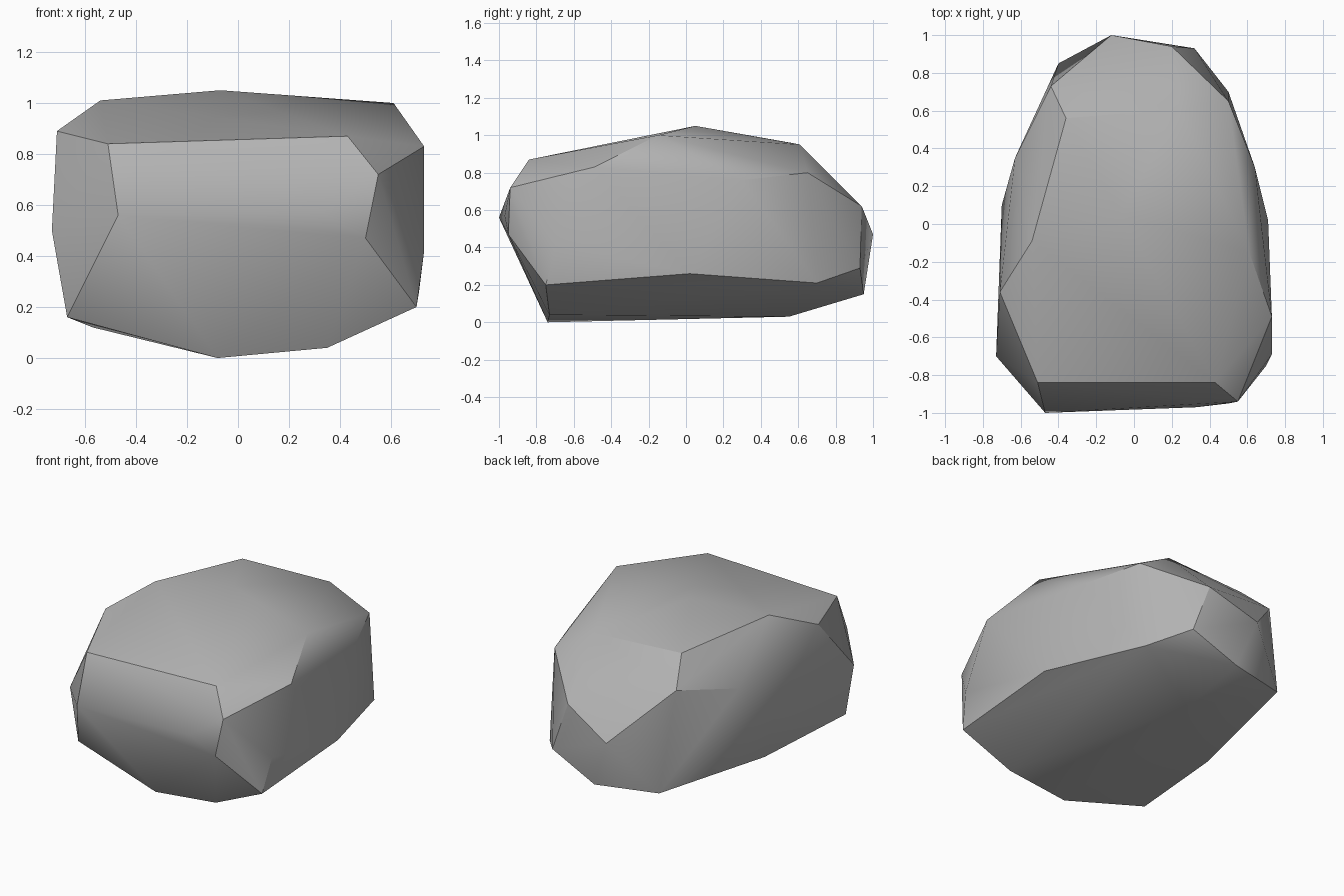
import bpy
import bmesh
import math
from mathutils import Vector


def make_material(name, colour, roughness):
    """One flat colour for viewport and render."""
    material = bpy.data.materials.new(name)
    material.use_nodes = True
    material.diffuse_color = colour
    shader = next(n for n in material.node_tree.nodes if n.type == "BSDF_PRINCIPLED")
    shader.inputs["Base Color"].default_value = colour
    shader.inputs["Roughness"].default_value = roughness
    return material


def chiselled_stone(name, corner_groups, material, crease_angle):
    """Wrap a tight convex skin around the corner points of a stone."""
    bm = bmesh.new()
    for group in corner_groups.values():
        for corner in group:
            bm.verts.new(Vector(corner))
    hull = bmesh.ops.convex_hull(bm, input=bm.verts[:])
    loose = {e for e in hull["geom_interior"] + hull["geom_unused"]
             if isinstance(e, bmesh.types.BMVert)}
    bmesh.ops.delete(bm, geom=list(loose), context="VERTS")
    bmesh.ops.recalc_face_normals(bm, faces=bm.faces[:])

    mesh = bpy.data.meshes.new(name)
    bm.to_mesh(mesh)
    bm.free()
    mesh.materials.append(material)
    stone = bpy.data.objects.new(name, mesh)
    bpy.context.collection.objects.link(stone)

    # Soft shading over shallow facets, crisp chiselled ridges
    bpy.ops.object.select_all(action="DESELECT")
    stone.select_set(True)
    bpy.context.view_layer.objects.active = stone
    bpy.ops.object.shade_smooth_by_angle(angle=math.radians(crease_angle))
    return stone


default_cube = bpy.data.objects.get("Cube")
if default_cube:
    bpy.data.objects.remove(default_cube, do_unlink=True)

# Corners of the boulder, grouped by the region they shape
boulder_corners = {
    "underside": [(-.08, -.74, 0), (.35, -.73, .04), (.04, .55, .03), (-.57, 0, .12)],
    "lower_rim": [(-.67, -.7, .16), (.7, -.75, .2), (.71, .02, .26), (.5, .7, .21),
                  (.32, .93, .29), (0, .95, .15), (-.4, .85, .16)],
    "front_face": [(-.47, -1, .56), (.33, -.97, .57), (.5, -.95, .47), (.55, -.94, .72)],
    "flanks": [(-.73, -.7, .5), (-.7, .1, .45), (.73, -.69, .42)],
    "back_face": [(-.12, 1, .47), (.2, .94, .62)],
    "upper_rim": [(-.51, -.84, .84), (.43, -.84, .87), (.73, -.49, .83), (.64, .3, .76),
                  (.5, .65, .8), (-.44, .73, .8), (-.63, .35, .72), (-.71, -.36, .89)],
    "crown": [(.61, -.15, 1), (-.07, .05, 1.05), (-.54, -.09, 1.01),
              (.24, .61, .95), (-.36, .56, .96)],
}

stone_grey = make_material("stone_grey", (.45, .45, .45, 1), .9)
chiselled_stone("boulder", boulder_corners, stone_grey, crease_angle=30)
